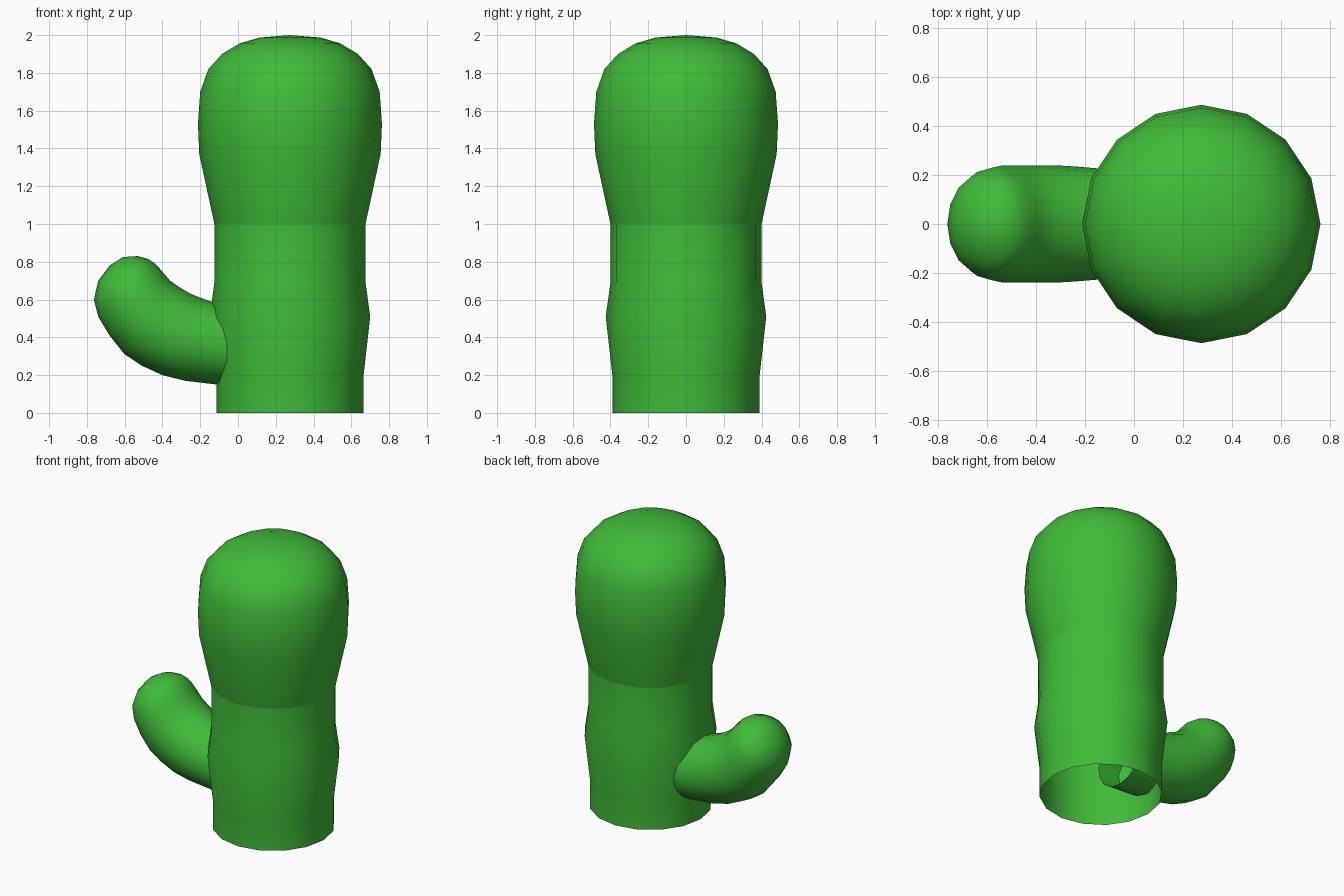
import bpy, bmesh, math

if "Cube" in bpy.data.objects:
    bpy.data.objects.remove(bpy.data.objects["Cube"])

green = bpy.data.materials.new("cactus green")
green.diffuse_color = (0.05, 0.50, 0.04, 1)
green.use_nodes = True
green.node_tree.nodes["Principled BSDF"].inputs["Base Color"].default_value = green.diffuse_color
SIDES = 16
CX = 0.275  # trunk axis


def skin(name, rings, tip=None):
    """Bridge rings of points into an open tube, optionally closed by a tip point."""
    bm = bmesh.new()
    loops = [[bm.verts.new(p) for p in ring] for ring in rings]
    for a, b in zip(loops, loops[1:]):
        for i in range(SIDES):
            j = (i + 1) % SIDES
            bm.faces.new((a[i], a[j], b[j], b[i]))
    if tip:
        t = bm.verts.new(tip)
        for i in range(SIDES):
            bm.faces.new((loops[-1][i], loops[-1][(i + 1) % SIDES], t))
    for f in bm.faces:
        f.smooth = True
    me = bpy.data.meshes.new(name)
    bm.to_mesh(me)
    bm.free()
    me.materials.append(green)
    ob = bpy.data.objects.new(name, me)
    bpy.context.collection.objects.link(ob)
    return ob


ANGLES = [2 * math.pi * i / SIDES for i in range(SIDES)]


def round_ring(r, z):
    return [(CX + r * math.cos(a), r * math.sin(a), z) for a in ANGLES]


def arm_ring(x0, z0, x1, z1, w):
    """Tilted ellipse from its lower point to its upper point, with half width w in y."""
    cx, cz, hx, hz = (x0 + x1) / 2, (z0 + z1) / 2, (x1 - x0) / 2, (z1 - z0) / 2
    return [(cx + hx * math.cos(a), w * math.sin(a), cz + hz * math.cos(a)) for a in ANGLES]


# Lower trunk, open underneath
lower = [(0.39, 0), (0.39, 0.2), (0.425, 0.51), (0.40, 0.69), (0.40, 1.0)]
skin("lower_trunk", [round_ring(r, z) for r, z in lower])

# Upper trunk with domed crown
upper = [(0.40, 1.0), (0.48, 1.37), (0.487, 1.53), (0.475, 1.70), (0.432, 1.82),
         (0.36, 1.90), (0.265, 1.957), (0.16, 1.987)]
skin("upper_trunk", [round_ring(r, z) for r, z in upper], (CX, 0, 2.0))

# Side arm: lower point, upper point, half width; its open root sits inside the trunk
arm = [
    (0.12, 0.135, 0.11, 0.55, 0.215),
    (-0.11, 0.15, -0.13, 0.585, 0.225),
    (-0.28, 0.17, -0.20, 0.61, 0.235),
    (-0.40, 0.20, -0.25, 0.63, 0.24),
    (-0.51, 0.25, -0.31, 0.665, 0.24),
    (-0.60, 0.31, -0.36, 0.70, 0.24),
    (-0.68, 0.41, -0.39, 0.735, 0.24),
    (-0.74, 0.51, -0.42, 0.77, 0.23),
    (-0.763, 0.60, -0.445, 0.795, 0.21),
    (-0.74, 0.70, -0.475, 0.815, 0.165),
    (-0.68, 0.78, -0.53, 0.83, 0.09),
]
skin("side_arm", [arm_ring(*row) for row in arm], (-0.61, 0, 0.825))
